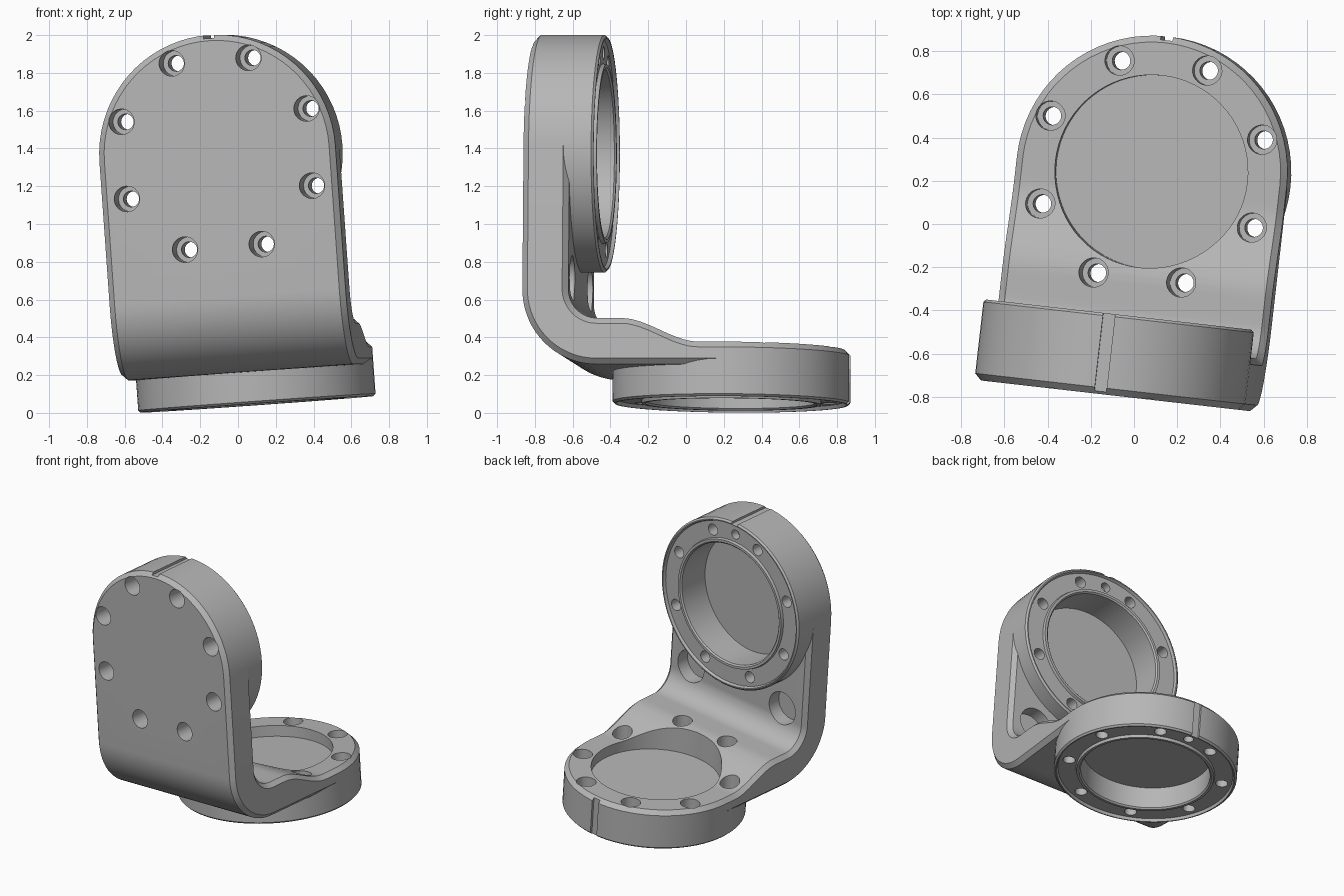
import bpy, bmesh
from math import sin, cos, pi, radians
from mathutils import Matrix, Vector

cube = bpy.data.objects.get("Cube")
if cube:
    bpy.data.objects.remove(cube, do_unlink=True)

R, C = 0.63, 0.03            # ring radius, rim chamfer
BORE, BOLT_R = 0.445, 0.535  # pocket radius, bolt circle
BASE_Y, UPPER_Z = 0.25, 1.37
FRONT, INNER = -0.80, -0.555
UNDER, SHELF, RING_TOP = 0.21, 0.455, 0.33
POSE = (Matrix.Rotation(radians(-6.5), 4, 'Z') @ Matrix.Rotation(radians(-4.1), 4, 'Y')
        @ Matrix.Translation((0.076, 0, 0)))

grey = bpy.data.materials.new("satin_grey")
grey.use_nodes = True
grey.diffuse_color = (0.47, 0.47, 0.47, 1)
grey.node_tree.nodes["Principled BSDF"].inputs["Base Color"].default_value = (0.47, 0.47, 0.47, 1)


def make(name, bm):
    bmesh.ops.remove_doubles(bm, verts=bm.verts, dist=1e-5)
    bmesh.ops.recalc_face_normals(bm, faces=bm.faces)
    mesh = bpy.data.meshes.new(name)
    bm.to_mesh(mesh)
    bm.free()
    obj = bpy.data.objects.new(name, mesh)
    bpy.context.collection.objects.link(obj)
    return obj


def skin(bm, rows, wrap_rows, wrap_cols):
    """Quads between successive rows of points."""
    grid = [[bm.verts.new(p) for p in row] for row in rows]
    n, m = len(grid), len(grid[0])
    for a in range(n if wrap_rows else n - 1):
        for b in range(m if wrap_cols else m - 1):
            p, q, d = grid[a], grid[(a + 1) % n], (b + 1) % m
            bm.faces.new((p[b], p[d], q[d], q[b]))


def lathe(bm, profile, frame, seg, x=0, y=0):
    """Turn (radius, height) points about the frame's third axis."""
    rows = []
    for k in range(seg):
        a = 2 * pi * k / seg
        rows.append([frame @ Vector((x + r * cos(a), y + r * sin(a), h)) for r, h in profile])
    skin(bm, rows, True, profile[0][0] > 0)


def rod(r, h0, h1):
    return [(0, h0), (r, h0), (r, h1), (0, h1)]


def frame(key, axis, origin):
    key, axis = Vector(key), Vector(axis)
    m = Matrix((key.cross(axis), key, axis)).transposed().to_4x4()
    m.translation = Vector(origin)
    return m


def cut(obj, cutter):
    mod = obj.modifiers.new("cut", 'BOOLEAN')
    mod.operation, mod.solver, mod.object = 'DIFFERENCE', 'EXACT', cutter
    bpy.context.view_layer.objects.active = obj
    bpy.ops.object.modifier_apply(modifier=mod.name)


# Bent bracket: chamfered sections swept from the upper cap to the base cap
def section(o, i, d=(0, 0), phi=0.0):
    o, i, d = Vector(o), Vector(i), Vector(d)
    u = (i - o).normalized() * C
    wf, ws = (R - C) * cos(phi), R * cos(phi)
    df, ds = d * (R - C) * sin(phi), d * R * sin(phi)
    half = [(wf, o + df), (ws, o + u + ds), (ws, i - u + ds), (wf, i + df)]
    loop = half + [(-w, p) for w, p in reversed(half)]
    return [Vector((w, p.x, p.y)) for w, p in loop]


def shelf_top(y):
    t = min(max((y + 0.27) / 0.41, 0), 1)
    return SHELF + (RING_TOP - SHELF) * t * t * (3 - 2 * t)


STEPS = 18
bend_out = SHELF - UNDER + 0.155
bend_y, bend_z = FRONT + bend_out, UNDER + bend_out
rows = [section((FRONT, UPPER_Z), (INNER, UPPER_Z), (0, 1), pi / 2 * (1 - k / STEPS))
        for k in range(STEPS + 1)]
for k in range(STEPS + 1):
    a = pi / 2 * k / STEPS
    d = Vector((-cos(a), -sin(a)))
    centre = Vector((bend_y, bend_z))
    rows.append(section(centre + d * bend_out, centre + d * 0.155))
for k in range(1, 21):
    y = bend_y + (BASE_Y - bend_y) * k / 20
    rows.append(section((y, UNDER), (y, shelf_top(y))))
rows += [section((BASE_Y, UNDER), (BASE_Y, RING_TOP), (1, 0), pi / 2 * k / STEPS)
         for k in range(1, STEPS + 1)]
bm = bmesh.new()
skin(bm, rows, False, True)
body = make("bracket_body", bm)

base = frame((0, 1, 0), (0, 0, -1), (0, BASE_Y, 0))
upper = frame((0, 0, 1), (0, 1, 0), (0, 0, UPPER_Z))

parts, cutters = [body], []
# name, frame, ring back, open face, counterbore start and floor, pocket span, far end
for name, fr, back, face, c0, c1, p0, p1, end in (
        ("base_ring", base, -0.24, -0.04, -0.7, -0.22, -0.7, -0.25, 0.1),
        ("upper_ring", upper, -0.70, -0.425, -0.95, -0.60, -0.675, -0.2, -0.2)):
    # Flanged ring with a recessed bolt face between two lips
    low = face - 0.02
    bm = bmesh.new()
    lathe(bm, [(BORE, back), (BORE, face - 0.01), (BORE + 0.01, face), (0.473, face),
               (0.478, low), (0.602, low), (0.610, face), (0.618, face),
               (R, face - 0.012), (R, back)], fr, 72)
    ring = make(name, bm)

    # Counterbored bolt holes, dowel hole and index notch
    bm = bmesh.new()
    bolt = [(0, c0), (0.068, c0), (0.068, c1), (0.042, c1), (0.042, end), (0, end)]
    for k in range(8):
        a = pi / 8 + k * pi / 4
        lathe(bm, bolt, fr, 24, BOLT_R * cos(a), BOLT_R * sin(a))
    lathe(bm, rod(0.035, face - 0.08, end), fr, 20, 0, BOLT_R)
    mid = Vector((0, 0.662, (c0 + end) / 2))
    bmesh.ops.create_cube(bm, size=1, matrix=fr @ Matrix.Translation(mid)
                          @ Matrix.Diagonal((0.056, 0.1, end - c0, 1)))
    holes = make(name + "_hole_cutter", bm)
    cut(ring, holes)
    cut(body, holes)

    # Round pocket in the bracket
    bm = bmesh.new()
    lathe(bm, rod(BORE + 0.003, p0, p1), fr, 72)
    pocket = make(name + "_pocket_cutter", bm)
    cut(body, pocket)
    parts.append(ring)
    cutters += [holes, pocket]

# Pair of blind recesses low on the inner wall
bm = bmesh.new()
for side in (-1, 1):
    lathe(bm, rod(0.12, INNER - 0.1, -0.4), upper, 32, side * 0.42, 0.68 - UPPER_Z)
recess = make("recess_cutter", bm)
cut(body, recess)
cutters.append(recess)

for c in cutters:
    bpy.data.objects.remove(c, do_unlink=True)

# Colour, pose and smooth shading
for obj in parts:
    obj.data.materials.clear()
    obj.data.materials.append(grey)
    obj.data.transform(POSE)
    bpy.ops.object.select_all(action='DESELECT')
    obj.select_set(True)
    bpy.context.view_layer.objects.active = obj
    bpy.ops.object.shade_smooth_by_angle(angle=radians(25))
